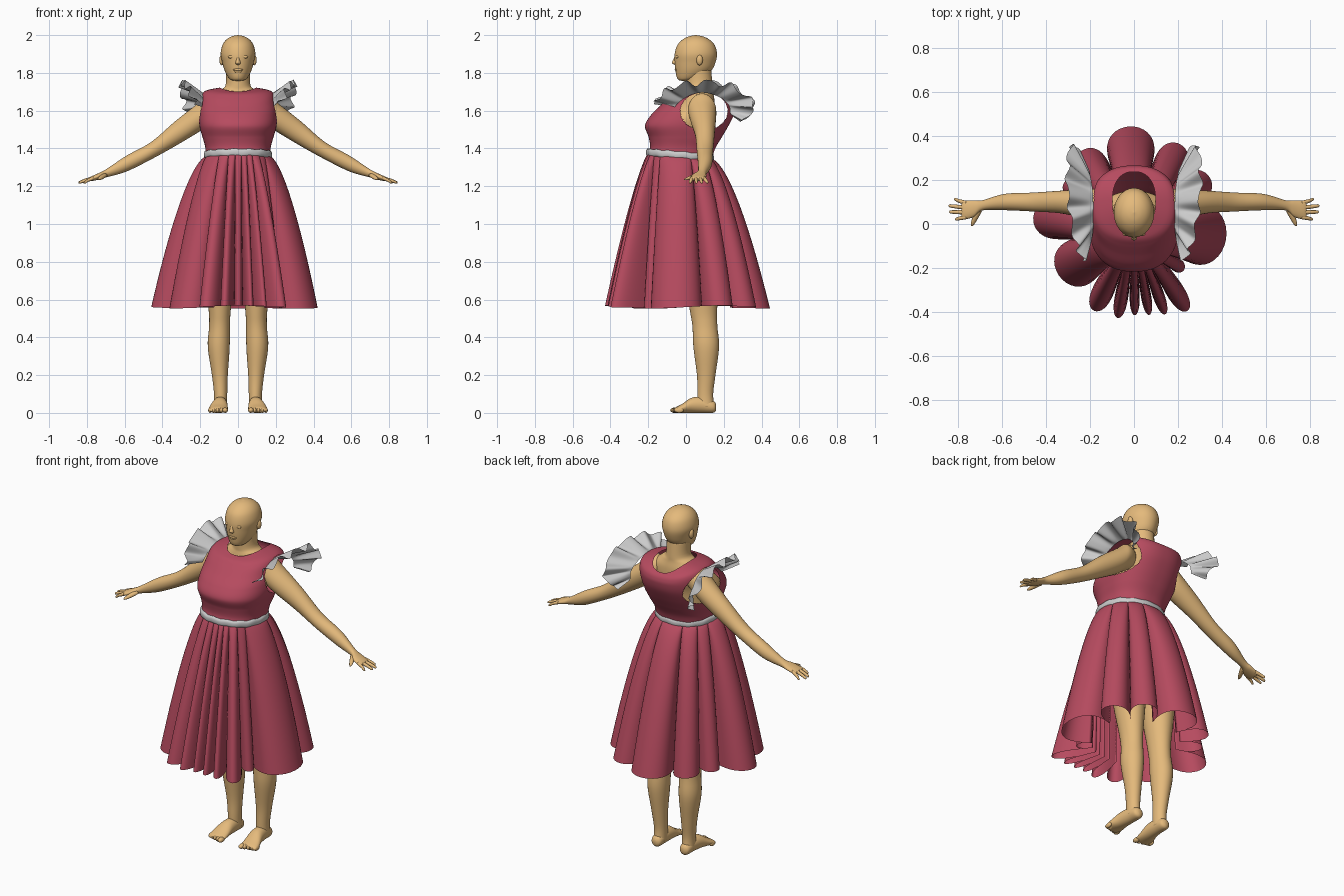
import bpy, bmesh, math
from mathutils import Vector


def material(name, col):
    m = bpy.data.materials.new(name)
    m.diffuse_color = (*col, 1)
    return m


SKIN = material("skin", (0.78, 0.49, 0.20))
RED = material("red_cloth", (0.47, 0.07, 0.115))


def catmull(keys, n):
    """Smoothly resample a list of number tuples, n steps per span."""
    out = []
    for i in range(len(keys) - 1):
        p0, p1, p2 = keys[max(i - 1, 0)], keys[i], keys[i + 1]
        p3 = keys[min(i + 2, len(keys) - 1)]
        for k in range(n):
            t = k / n
            out.append(tuple(0.5 * (2 * b + (c - a) * t + (2 * a - 5 * b + 4 * c - d) * t * t
                                    + (3 * b - a - 3 * c + d) * t ** 3)
                             for a, b, c, d in zip(p0, p1, p2, p3)))
    return out + [tuple(keys[-1])]


def surface(name, rings, mat=None, closed=True, cap=False, cut=None):
    """Skin a list of point rings; cut(centre) removes faces."""
    bm = bmesh.new()
    vs = [[bm.verts.new(p) for p in r] for r in rings]
    n = len(rings[0])
    for a, b in zip(vs, vs[1:]):
        for j in range(n if closed else n - 1):
            bm.faces.new((a[j], a[(j + 1) % n], b[(j + 1) % n], b[j]))
    if cap:
        bm.faces.new(vs[0])
        bm.faces.new(vs[-1])
    if cut:
        bad = [f for f in bm.faces if cut(f.calc_center_median())]
        bmesh.ops.delete(bm, geom=bad, context='FACES')
    bmesh.ops.recalc_face_normals(bm, faces=bm.faces[:])
    me = bpy.data.meshes.new(name)
    bm.to_mesh(me)
    bm.free()
    me.shade_smooth()
    if mat:
        me.materials.append(mat)
    ob = bpy.data.objects.new(name, me)
    bpy.context.collection.objects.link(ob)
    return ob


def limb(name, keys, axis, s=1, n=5, seg=28):
    """Body part: elliptical sections (x, y, z, a, b) across the given axis."""
    rings = []
    for x, y, z, a, b in catmull(keys, n):
        ring = []
        for j in range(seg):
            t = 2 * math.pi * j / seg
            u, v = max(a, .001) * math.cos(t), max(b, .001) * math.sin(t)
            d = {'z': (u, v, 0), 'y': (u, 0, v), 'x': (0, u, v)}[axis]
            ring.append((s * (x + d[0]), y + d[1], z + d[2]))
        rings.append(ring)
    return surface(name, rings, SKIN, cap=True)


def ball(name, loc, scale):
    x, y, z = loc
    a, b, c = scale
    ks = [(x, y, z + c * math.sin(t), a * math.cos(t), b * math.cos(t))
          for t in [math.pi * (i / 10 - .5) for i in range(11)]]
    return limb(name, ks, 'z', n=1, seg=16)


# Torso and neck
limb("torso", [(0, .08, .84, .1, .08), (0, .065, .92, .185, .11), (0, .05, 1.05, .19, .11),
               (0, .01, 1.22, .165, .13), (0, -.025, 1.38, .155, .145), (0, -.03, 1.52, .18, .155),
               (0, .03, 1.6, .165, .12), (0, .065, 1.66, .15, .085), (0, .07, 1.705, .1, .072),
               (0, .07, 1.735, .066, .07), (0, .065, 1.82, .064, .068)], 'z', seg=48)
# Head with face features
limb("head", [(0, -.01, 1.758, .012, .012), (0, 0, 1.763, .036, .04), (0, .022, 1.78, .054, .072),
              (0, .04, 1.815, .072, .096), (0, .048, 1.855, .083, .108), (0, .052, 1.9, .092, .112),
              (0, .053, 1.945, .083, .1), (0, .053, 1.975, .063, .073), (0, .052, 1.993, .034, .038),
              (0, .052, 2.0, .001, .001)], 'z', n=6, seg=48)
limb("nose", [(0, -.05, 1.892, .007, .008), (0, -.056, 1.87, .009, .012),
              (0, -.059, 1.853, .014, .016), (0, -.053, 1.843, .009, .008)], 'z')
ball("upper_lip", (0, -.051, 1.817), (.026, .009, .007))
ball("lower_lip", (0, -.048, 1.807), (.022, .009, .007))

for s, side in ((1, "left"), (-1, "right")):
    ball(side + "_eye", (s * .035, -.046, 1.885), (.017, .009, .009))
    ball(side + "_ear", (s * .086, .072, 1.868), (.013, .017, .028))
    # Leg and foot
    limb(side + "_leg", [(.1, .075, .95, .085, .09), (.1, .08, .75, .083, .095), (.097, .092, .55, .059, .073),
                         (.098, .1, .46, .055, .066), (.102, .107, .35, .058, .068),
                         (.096, .107, .2, .042, .049), (.092, .102, .1, .035, .042),
                         (.092, .105, .03, .035, .045)], 'z', s)
    limb(side + "_foot", [(.092, .16, .03, .012, .015), (.092, .145, .032, .03, .031),
                          (.093, .09, .042, .036, .042), (.097, .03, .04, .042, .04),
                          (.104, -.02, .024, .05, .024), (.106, -.05, .016, .05, .016),
                          (.106, -.06, .014, .045, .01)], 'y', s)
    for i in range(5):
        ball(side + "_toe", (s * (.068 + .02 * i), -.06 + .006 * i, .014),
             (.015 if i == 0 else .01, .024, .014))
    # Arm, hand, fingers and thumb
    limb(side + "_arm", [(.1, .085, 1.62, .05, .06), (.15, .085, 1.61, .072, .08), (.2, .09, 1.57, .07, .078),
                         (.33, .1, 1.48, .052, .066), (.46, .1, 1.388, .043, .046), (.59, .1, 1.32, .037, .042),
                         (.69, .085, 1.272, .023, .023), (.73, .07, 1.255, .038, .018),
                         (.775, .063, 1.24, .042, .013), (.785, .063, 1.238, .036, .008)], 'x', s)
    for y0, y1, x1 in ((.096, .112, .82), (.075, .083, .845), (.053, .055, .842), (.031, .022, .815)):
        ym = (y0 + y1) / 2
        limb(side + "_finger", [(.765, y0, 1.243, .01, .01), ((.77 + x1) / 2, ym, 1.232, .009, .009),
                                (x1 - .006, y1, 1.221, .007, .007), (x1, y1, 1.219, .002, .002)],
             'x', s, n=3, seg=12)
    limb(side + "_thumb", [(.71, .06, 1.258, .018, .012), (.722, .03, 1.248, .014, .011),
                           (.733, .005, 1.24, .01, .008), (.738, -.01, 1.236, .003, .003)], 'y', s, n=4, seg=12)


def oval(t, rx, yf, yb, e=.85):
    c, q = math.cos(t), math.sin(t)
    sg = lambda v: math.copysign(abs(v) ** e, v)
    return rx * sg(c), (yf + yb) / 2 + (yb - yf) / 2 * sg(q)


# Bodice: keys are side z, front z, back z, half width, front y, back y
keys = [(1.36, 1.37, 1.345, .17, -.2, .138), (1.41, 1.41, 1.40, .174, -.19, .155),
        (1.46, 1.46, 1.46, .188, -.198, .19), (1.52, 1.52, 1.52, .204, -.217, .225),
        (1.58, 1.575, 1.58, .206, -.187, .255), (1.635, 1.625, 1.625, .202, -.138, .266),
        (1.685, 1.665, 1.65, .192, -.098, .264), (1.708, 1.69, 1.668, .165, -.068, .255),
        (1.722, 1.702, 1.68, .098, -.03, .238)]
N = 240
rings = []
for zs, zf, zb, rx, yf, yb in catmull(keys, 14):
    ring = []
    for j in range(N):
        t = 2 * math.pi * j / N
        q = math.sin(t)
        ring.append((*oval(t, rx, yf, yb), zs + ((zb if q > 0 else zf) - zs) * q * q))
    rings.append(ring)
surface("bodice", rings, RED, cut=lambda c: abs(c.x) > .12 and
        ((c.y - .095) / .125) ** 2 + ((c.z - 1.597) / .1) ** 2 < 1)

# Waistband, tilted down at the back
rings = []
for z, g in ((1.358, -.004), (1.36, .004), (1.37, .008), (1.385, .008), (1.396, .004), (1.398, -.004)):
    ring = []
    for j in range(N):
        t = 2 * math.pi * j / N
        x, y = oval(t, .173 + g, -.203 - g, .14 + g, .92)
        ring.append((x, y, z - .08 * (y + .2) + .002 * math.sin(14 * t)))
    rings.append(ring)
surface("waistband", rings)

# Skirt: folds given as start angle and outer radius, going round from the right front
folds = [(-36, .425), (17, .405), (46, .42), (73, .445), (112, .41), (139, .37), (160, .46), (193, .415),
         (236, .435), (254.5, .435), (266, .415), (275, .42), (284, .435), (294, .465), (309, .31), (324, 0)]
hem = []
for (a0, R), (a1, _) in zip(folds, folds[1:]):
    w = a1 - a0
    for k in range(26):
        u = k / 26
        ang = math.radians(a0 + w * (u - .155 * math.sin(2 * math.pi * u)))
        valley = .225 + .03 * max(0, math.sin(ang))
        hem.append((ang, valley + (R - valley) * math.sin(math.pi * u) ** 1.1))
rings = []
for i in range(49):
    s = (i / 48) ** 1.5
    ring = []
    for ang, r in hem:
        x0, y0 = oval(ang, .17, -.204, .138, .92)
        f = s ** (.63 + .15 * max(0, -math.sin(ang)))
        ztop = 1.37 - .08 * (y0 + .2)
        zbot = .56 + .008 * math.sin(3 * ang)
        ring.append((x0 + (r * math.cos(ang) - x0) * f, y0 + (r * math.sin(ang) - y0) * f,
                     ztop + (zbot - ztop) * s))
    rings.append(ring)
surface("skirt", rings, RED)

# Shoulder ruffles fanning out from the armholes
inner = catmull([(.19, -.06, 1.62), (.185, -.01, 1.665), (.185, .08, 1.695), (.19, .17, 1.675),
                 (.2, .225, 1.63), (.2, .235, 1.58)], 28)
outer = catmull([(.225, -.17, 1.64), (.265, -.09, 1.715), (.295, .07, 1.75), (.305, .24, 1.73),
                 (.285, .36, 1.63), (.24, .3, 1.54)], 28)
for s, side in ((1, "left"), (-1, "right")):
    cols = []
    m = len(inner)
    for i in range(m):
        a, b = Vector(inner[i]), Vector(outer[i])
        tan = Vector(outer[min(i + 1, m - 1)]) - Vector(outer[max(i - 1, 0)])
        nor = (b - a).cross(tan).normalized()
        ph = 2 * math.pi * 7 * i / m + .6 * s
        wave = math.sin(ph) + .25 * math.sin(1.7 * ph + 1)
        col = []
        for k in range(11):
            v = k / 10
            p = a.lerp(b, v) + nor * wave * .018 * v ** .8
            col.append((s * p.x, p.y, p.z))
        cols.append(col)
    surface(side + "_ruffle", cols, closed=False)
